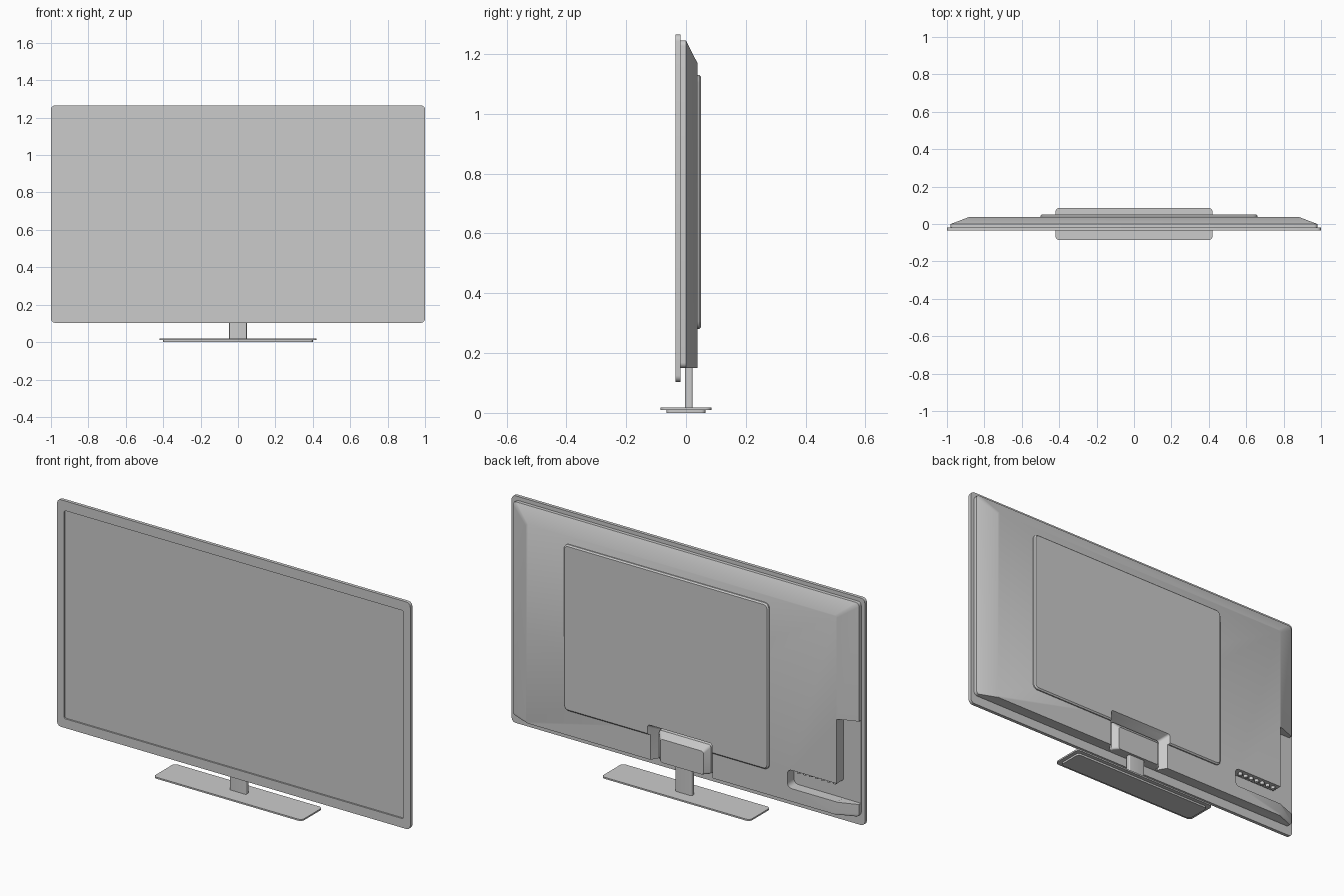
import bpy, bmesh
from math import sin, cos, pi

if "Cube" in bpy.data.objects:
    bpy.data.objects.remove(bpy.data.objects["Cube"])


def rounded_rect(u0, u1, v0, v1, r, n=5):
    pts = []
    corners = [(u1 - r, v1 - r), (u0 + r, v1 - r), (u0 + r, v0 + r), (u1 - r, v0 + r)]
    for k, (u, v) in enumerate(corners):
        for i in range(n + 1):
            a = pi / 2 * (k + i / n)
            pts.append((u + r * cos(a), v + r * sin(a)))
    return pts


def loft(name, loops, axis='Y'):
    """Skin rounded rectangles (depth, u0, u1, v0, v1, radius) stacked along an axis."""
    bm = bmesh.new()
    rings = []
    for d, *rect in loops:
        pts = rounded_rect(*rect)
        rings.append([bm.verts.new((u, d, v) if axis == 'Y' else (u, v, d)) for u, v in pts])
    for a, b in zip(rings, rings[1:]):
        for i in range(len(a)):
            j = (i + 1) % len(a)
            bm.faces.new((a[i], a[j], b[j], b[i]))
    bm.faces.new(rings[0])
    bm.faces.new(rings[-1])
    bmesh.ops.recalc_face_normals(bm, faces=bm.faces)
    me = bpy.data.meshes.new(name)
    bm.to_mesh(me)
    bm.free()
    ob = bpy.data.objects.new(name, me)
    bpy.context.collection.objects.link(ob)
    return ob


def select(ob):
    bpy.ops.object.select_all(action='DESELECT')
    ob.select_set(True)
    bpy.context.view_layer.objects.active = ob


def cut(ob, cutter):
    cutter.hide_render = True
    m = ob.modifiers.new("cut", 'BOOLEAN')
    m.operation = 'DIFFERENCE'
    m.solver = 'EXACT'
    m.object = cutter
    select(ob)
    bpy.ops.object.modifier_apply(modifier=m.name)


# front frame with the recessed screen
outer = (-1, 1, 0.103, 1.265, 0.022)
inner = (-0.96, 0.96, 0.15, 1.215, 0.008)
frame = loft("screen_frame", [(-0.018, *outer), (-0.035, *outer),
                              (-0.035, *inner), (-0.027, *inner)])

# back shell, sloped at the top and sides
rim = (-0.98, 0.98, 0.15, 1.245, 0.018)
shell = loft("back_shell", [(-0.018, *rim), (0.0, *rim),
                            (0.038, -0.88, 0.88, 0.15, 1.17, 0.012)])

# raised rear panel
panel = loft("rear_panel", [(0.036, -0.5, 0.66, 0.28, 1.13, 0.025),
                            (0.044, -0.5, 0.66, 0.28, 1.13, 0.025),
                            (0.05, -0.493, 0.653, 0.287, 1.123, 0.02)])

# cutters: flared stand pocket, side notch, connector bay
pocket = loft("pocket_cutter", [(-0.006, -0.15, 0.15, 0.05, 0.305, 0.012),
                                (0.06, -0.188, 0.188, 0.05, 0.338, 0.012)])
notch = loft("notch_cutter", [(-0.017, -1.1, -0.88, 0.215, 0.64, 0.004),
                              (0.08, -1.1, -0.88, 0.215, 0.64, 0.004)])
bay = loft("bay_cutter", [(-0.0165, -1.12, -0.6, 0.216, 0.31, 0.025),
                          (0.081, -1.12, -0.6, 0.216, 0.31, 0.025)])
for c in (pocket, notch, bay):
    cut(shell, c)
cut(panel, pocket)
for c in (pocket, notch, bay):
    bpy.data.objects.remove(c)

# stand mount block inside the pocket
mount = loft("stand_mount", [(-0.007, -0.148, 0.148, 0.15, 0.302, 0.012),
                             (0.008, -0.146, 0.146, 0.15, 0.3, 0.012),
                             (0.034, -0.122, 0.122, 0.15, 0.27, 0.012)])

# stand neck and base
neck = loft("stand_neck", [(0.012, -0.047, 0.047, -0.003, 0.022, 0.006),
                           (0.2, -0.047, 0.047, -0.003, 0.022, 0.006)], 'Z')
base = loft("stand_base", [(0.01, -0.42, 0.42, -0.085, 0.085, 0.02),
                           (0.018, -0.42, 0.42, -0.085, 0.085, 0.02)], 'Z')
foot = loft("base_foot", [(0.0, -0.4, 0.4, -0.065, 0.065, 0.015),
                          (0.011, -0.4, 0.4, -0.065, 0.065, 0.015)], 'Z')

# row of sockets under the connector bay ceiling
sockets = []
for i in range(7):
    bpy.ops.mesh.primitive_cylinder_add(vertices=16, radius=0.01, depth=0.02,
                                        location=(-0.65 - 0.034 * i, 0.014, 0.305))
    ob = bpy.context.object
    ob.name = f"socket_{i + 1}"
    sockets.append(ob)

for ob in [frame, shell, panel, mount, neck, base, foot] + sockets:
    select(ob)
    bpy.ops.object.shade_smooth_by_angle(angle=pi / 7)
